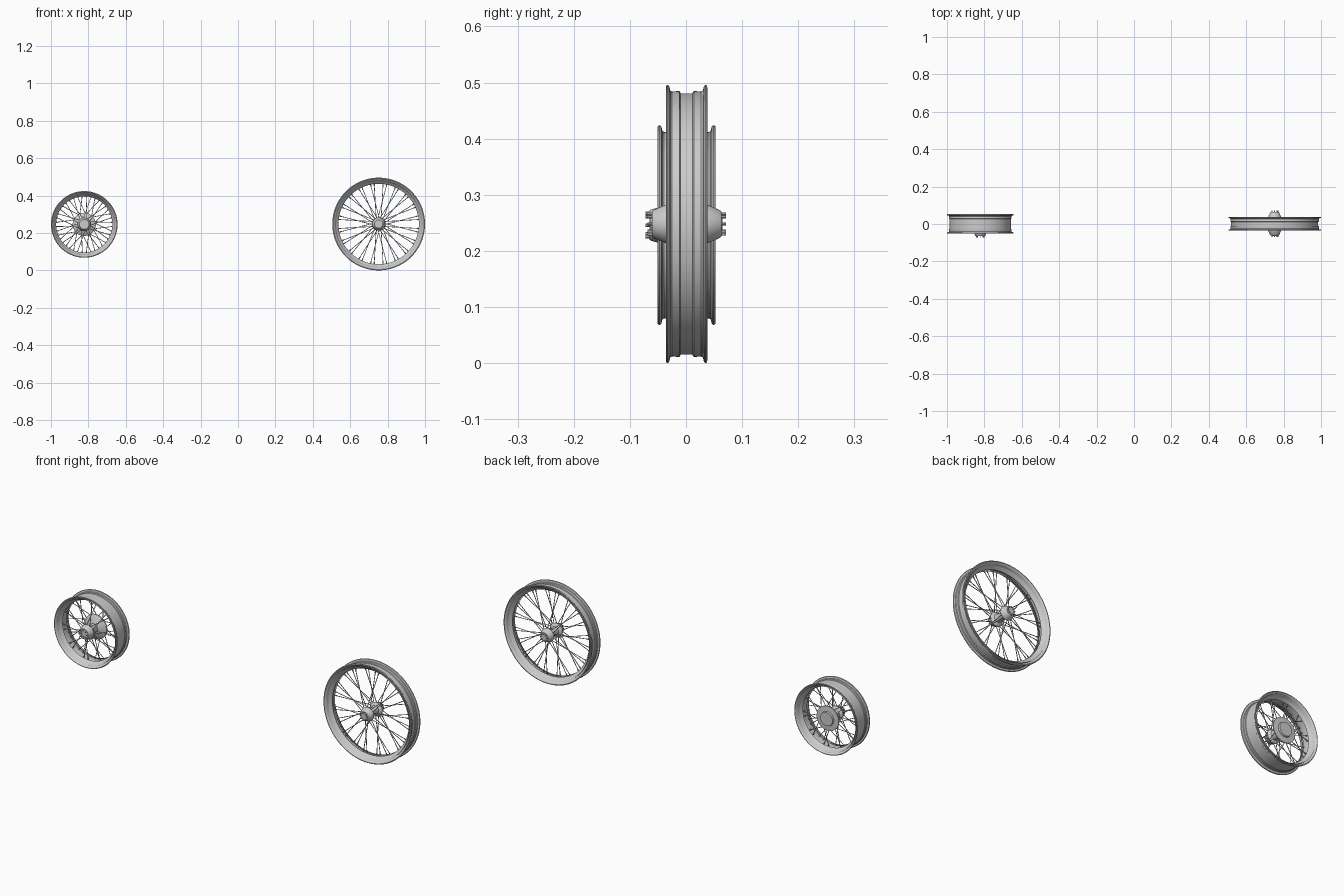
import bpy
import bmesh
from math import sin, cos, pi, radians
from mathutils import Vector, Matrix

cube = bpy.data.objects.get("Cube")
if cube:
    bpy.data.objects.remove(cube)


def material(name, grey):
    mat = bpy.data.materials.new(name)
    mat.use_nodes = True
    colour = (grey, grey, grey, 1)
    mat.diffuse_color = colour
    mat.node_tree.nodes["Principled BSDF"].inputs["Base Color"].default_value = colour
    return mat


METAL = material("light grey metal", 0.6)


def finish(bm, name, centre):
    bmesh.ops.recalc_face_normals(bm, faces=bm.faces)
    mesh = bpy.data.meshes.new(name)
    bm.to_mesh(mesh)
    bm.free()
    mesh.materials.append(METAL)
    obj = bpy.data.objects.new(name, mesh)
    obj.location = centre
    bpy.context.collection.objects.link(obj)
    bpy.ops.object.select_all(action="DESELECT")
    obj.select_set(True)
    bpy.context.view_layer.objects.active = obj
    bpy.ops.object.shade_smooth_by_angle(angle=radians(35))
    return obj


def lathe(name, profile, centre, closed=False, steps=96):
    """Spin (radius, y) points around the axle."""
    bm = bmesh.new()
    verts = [bm.verts.new((r, y, 0)) for r, y in profile]
    edges = [bm.edges.new(pair) for pair in zip(verts, verts[1:])]
    if closed:
        edges.append(bm.edges.new((verts[-1], verts[0])))
    bmesh.ops.spin(bm, geom=verts + edges, axis=(0, 1, 0), cent=(0, 0, 0),
                   angle=2 * pi, steps=steps, use_merge=True)
    bmesh.ops.remove_doubles(bm, verts=bm.verts, dist=0.00001)
    return finish(bm, name, centre)


def polar(r, angle, y):
    return Vector((r * cos(angle), y, r * sin(angle)))


def rod(bm, a, b, radius, sides=6):
    turn = (b - a).to_track_quat("Z", "Y").to_matrix().to_4x4()
    bmesh.ops.create_cone(bm, cap_ends=True, segments=sides, radius1=radius, radius2=radius,
                          depth=(b - a).length, matrix=Matrix.Translation((a + b) / 2) @ turn)


def spokes(name, centre, pairs, flanges, rim_r, rim_y, sweep):
    """Crossed pairs from each hub flange, ending in nipples on the rim."""
    bm = bmesh.new()
    for side, (hub_r, hub_y) in zip((-1, 1), flanges):
        for i in range(pairs):
            base = 2 * pi * (i + 0.25 * side) / pairs
            for lean in (-1, 1):
                start = polar(hub_r, base + lean * 0.05, hub_y)
                end = polar(rim_r, base + lean * sweep, side * rim_y)
                rod(bm, start, end, 0.0018)
                rod(bm, end.lerp(start, 0.07), end, 0.0032)
    return finish(bm, name, centre)


def bolts(name, centre, count, ring, y0, y1, radius):
    bm = bmesh.new()
    for i in range(count):
        a = 2 * pi * i / count
        rod(bm, polar(ring, a, y0), polar(ring, a, y1), radius)
    return finish(bm, name, centre)


def mirrored(half):
    return half + [(r, -y) for r, y in reversed(half)]


# Large narrow wheel
large = (0.752, 0.001, 0.248)
outer = [(0.243, -0.037), (0.247, -0.036), (0.248, -0.034), (0.246, -0.031), (0.238, -0.029),
         (0.236, -0.026), (0.237, -0.013), (0.234, -0.011), (0.223, -0.010), (0.221, -0.008)]
inner = [(0.215, 0.010), (0.226, 0.014), (0.230, 0.027), (0.233, 0.034)]
lathe("large_rim", mirrored(outer) + mirrored(inner), large, closed=True)
lathe("large_hub", mirrored([(0.0, -0.064), (0.013, -0.064), (0.013, -0.062), (0.022, -0.062),
                             (0.025, -0.059), (0.034, -0.038), (0.035, -0.034), (0.033, -0.031),
                             (0.020, -0.025), (0.017, -0.015)]), large, steps=48)
spokes("large_spokes", large, 10, [(0.032, -0.034), (0.032, 0.034)], 0.217, 0.005, 0.36)

# Small wide wheel
small = (-0.822, 0.001, 0.246)
outer = [(0.174, -0.052), (0.177, -0.051), (0.178, -0.048), (0.176, -0.045), (0.168, -0.043),
         (0.166, -0.040), (0.167, -0.029), (0.164, -0.026), (0.156, -0.022), (0.155, -0.018)]
inner = [(0.150, 0.020), (0.158, 0.030), (0.162, 0.042), (0.165, 0.049)]
lathe("small_rim", mirrored(outer) + mirrored(inner), small, closed=True)
lathe("small_hub", [(0.0, -0.064), (0.014, -0.064), (0.014, -0.066), (0.026, -0.066),
                    (0.028, -0.063), (0.034, -0.040), (0.036, -0.036), (0.024, -0.025),
                    (0.022, 0.015), (0.058, 0.028), (0.062, 0.031), (0.062, 0.036),
                    (0.036, 0.038), (0.034, 0.046), (0.014, 0.046), (0.0, 0.046)], small, steps=48)
spokes("small_spokes", small, 10, [(0.034, -0.036), (0.058, 0.032)], 0.152, 0.012, 0.40)
bolts("small_front_bolts", small, 8, 0.021, -0.064, -0.073, 0.003)

# Bearing rings at both ends of the large hub
for side, label in ((-1, "front"), (1, "back")):
    bolts("large_" + label + "_bolts", large, 8, 0.018, side * 0.060, side * 0.070, 0.0025)
